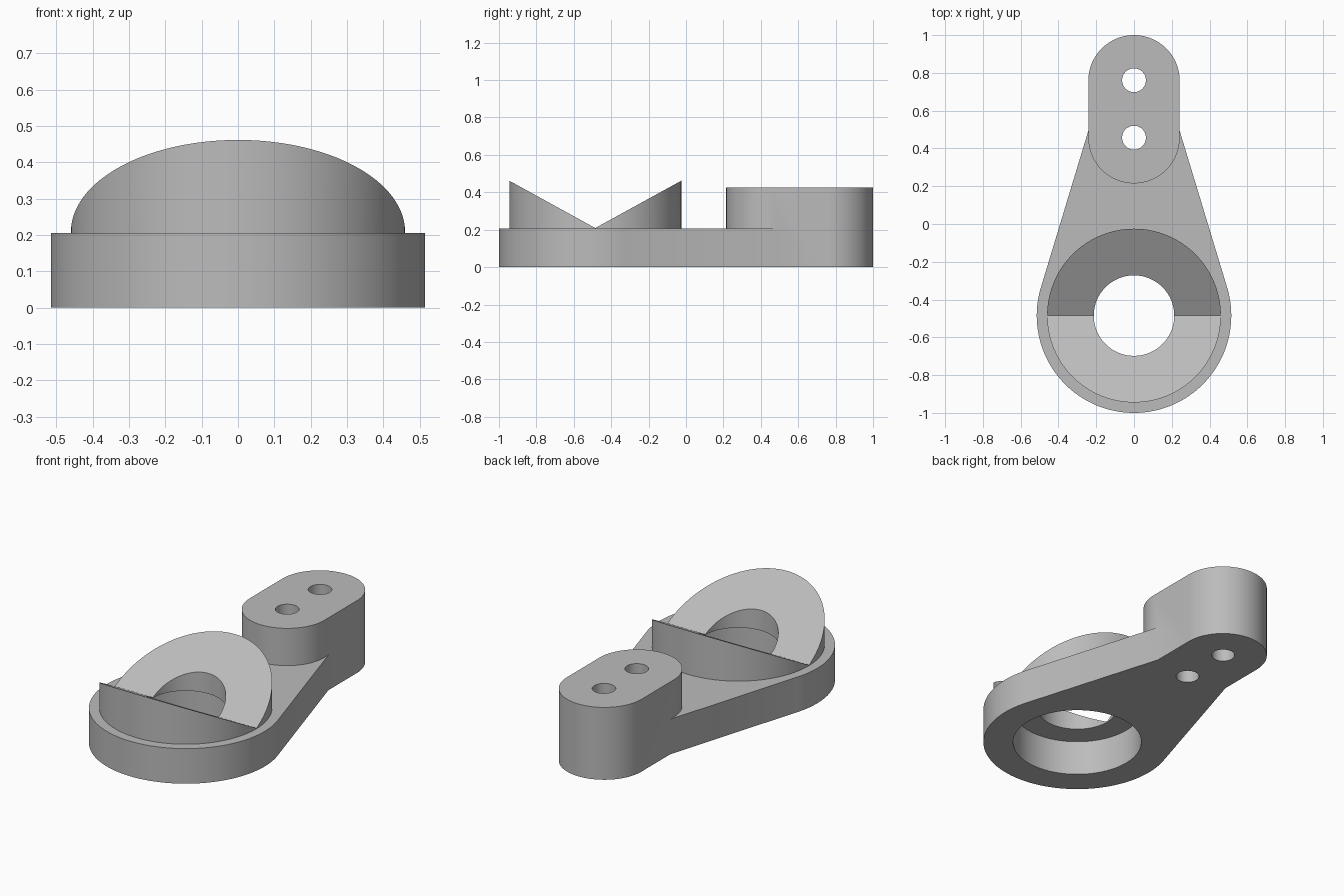
import bpy, bmesh, math

if "Cube" in bpy.data.objects:
    bpy.data.objects.remove(bpy.data.objects["Cube"])

RING_Y, BOSS_Y1, BOSS_Y2 = -0.485, 0.457, 0.758   # centres along the arm
RING_R, BOSS_R = 0.515, 0.242
PLATE_Z, BOSS_Z = 0.206, 0.425
SEG = 128

grey = bpy.data.materials.new("plain grey")
grey.diffuse_color = (0.50, 0.50, 0.50, 1)
grey.use_nodes = True
grey.node_tree.nodes["Principled BSDF"].inputs["Base Color"].default_value = grey.diffuse_color


def arc(cy, r, a0, a1, n):
    """Points on an arc centred on (0, cy), both ends included."""
    return [(r * math.cos(a0 + (a1 - a0) * i / n),
             cy + r * math.sin(a0 + (a1 - a0) * i / n)) for i in range(n + 1)]


def circle(cy, r, n=SEG):
    return arc(cy, r, 0, 2 * math.pi, n)[:-1]


def make_object(name, bm):
    bmesh.ops.recalc_face_normals(bm, faces=bm.faces)
    mesh = bpy.data.meshes.new(name)
    bm.to_mesh(mesh)
    bm.free()
    mesh.materials.append(grey)
    ob = bpy.data.objects.new(name, mesh)
    bpy.context.collection.objects.link(ob)
    return ob


def prism(name, outline, z0, z1):
    bm = bmesh.new()
    base = bm.faces.new([bm.verts.new((x, y, z0)) for x, y in outline])
    ext = bmesh.ops.extrude_face_region(bm, geom=[base])["geom"]
    for v in ext:
        if isinstance(v, bmesh.types.BMVert):
            v.co.z = z1
    return make_object(name, bm)


def boolean(ob, tool, operation):
    """Combine with a tool body and discard the tool."""
    bpy.context.view_layer.objects.active = ob
    mod = ob.modifiers.new(operation, "BOOLEAN")
    mod.operation, mod.object, mod.solver = operation, tool, "EXACT"
    bpy.ops.object.modifier_apply(modifier=mod.name)
    bpy.data.objects.remove(tool)


def smooth(ob):
    bpy.ops.object.select_all(action="DESELECT")
    ob.select_set(True)
    bpy.context.view_layer.objects.active = ob
    bpy.ops.object.shade_smooth_by_angle(angle=math.radians(25))


# Tapered arm: outer ring joined to the boss by tangent sides
tilt = math.asin((RING_R - BOSS_R) / (BOSS_Y1 - RING_Y))
outline = (arc(BOSS_Y1, BOSS_R, tilt, math.pi - tilt, 48)
           + arc(RING_Y, RING_R, math.pi - tilt, 2 * math.pi + tilt, 96))
arm = prism("tapered_arm", outline, 0, PLATE_Z)

# Raised slot-shaped boss
slot = (arc(BOSS_Y2, BOSS_R, 0, math.pi, 64)
        + arc(BOSS_Y1, BOSS_R, math.pi, 2 * math.pi, 64))
boolean(arm, prism("boss", slot, 0, BOSS_Z), "UNION")

# Large bore in the ring and two screw holes through the boss
for y, r in ((RING_Y, 0.352), (BOSS_Y1, 0.063), (BOSS_Y2 + 0.003, 0.063)):
    boolean(arm, prism("hole_cutter", circle(y, r), -0.1, 0.6), "DIFFERENCE")
smooth(arm)

# V-topped collar: annulus whose top slopes up to the front and back
bm = bmesh.new()
loops = []
for r in (0.46, 0.213):
    pts = circle(RING_Y, r)
    loops.append([bm.verts.new((x, y, PLATE_Z)) for x, y in pts])
    loops.append([bm.verts.new((x, y, PLATE_Z + 0.003 + 0.55 * abs(y - RING_Y)))
                  for x, y in pts])
out_low, out_top, in_low, in_top = loops
for a, b in ((out_low, out_top), (out_top, in_top), (in_top, in_low), (in_low, out_low)):
    for i in range(SEG):
        j = (i + 1) % SEG
        bm.faces.new((a[i], a[j], b[j], b[i]))
smooth(make_object("v_collar", bm))
